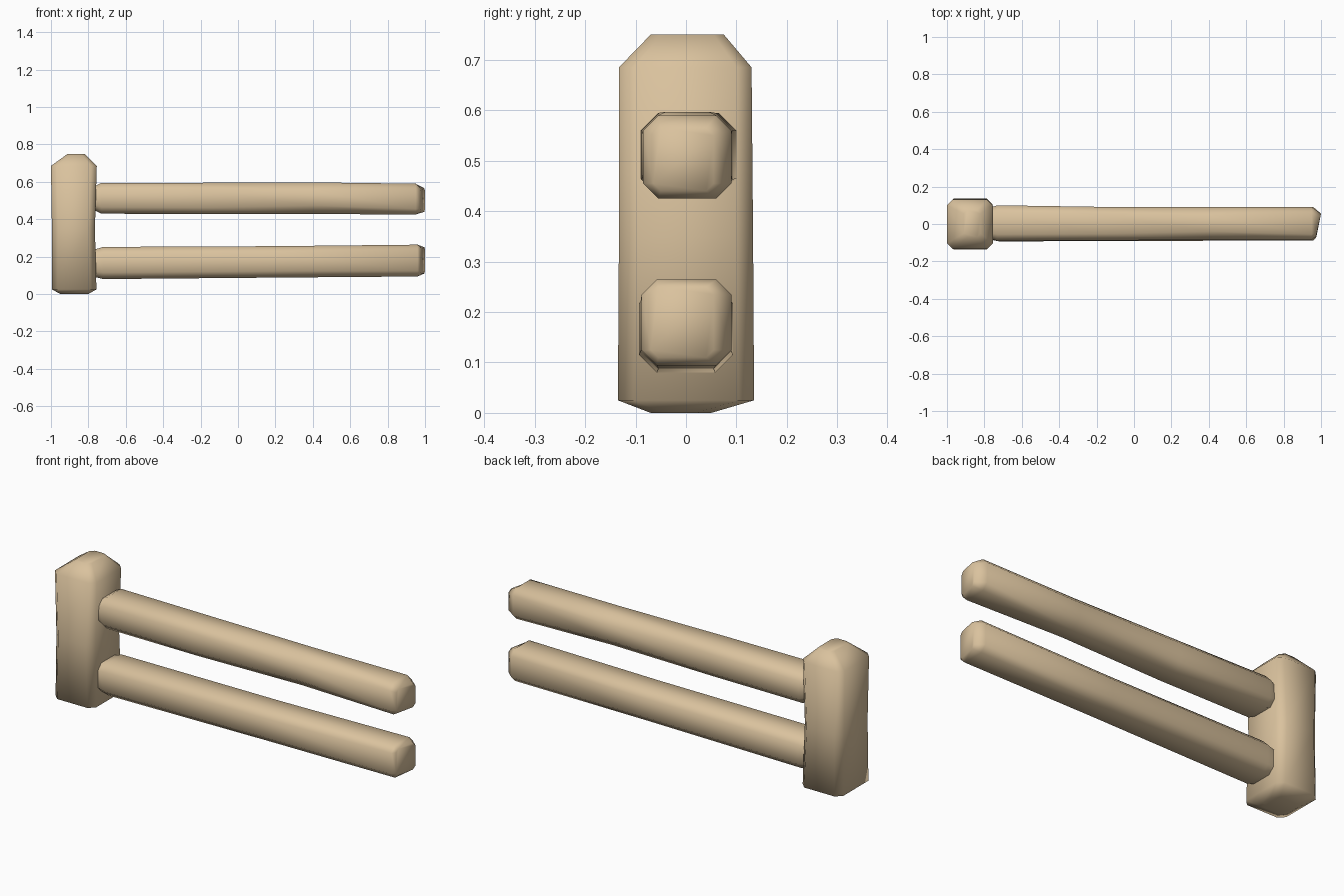
import bpy
import bmesh

if "Cube" in bpy.data.objects:
    bpy.data.objects.remove(bpy.data.objects["Cube"])

wood = bpy.data.materials.new("pale_wood")
wood.use_nodes = True
wood.diffuse_color = (0.70, 0.54, 0.34, 1)
wood.node_tree.nodes["Principled BSDF"].inputs["Base Color"].default_value = wood.diffuse_color


def section(a0, a1, b0, b1, c):
    """Rectangle with its four corners cut by c."""
    return [(a0 + c, b0), (a1 - c, b0), (a1, b0 + c), (a1, b1 - c),
            (a1 - c, b1), (a0 + c, b1), (a0, b1 - c), (a0, b0 + c)]


def loft(name, rings):
    """Skin a list of equal rings of points and cap both ends."""
    bm = bmesh.new()
    loops = [[bm.verts.new(p) for p in ring] for ring in rings]
    for low, high in zip(loops, loops[1:]):
        for i in range(len(low)):
            j = (i + 1) % len(low)
            bm.faces.new((low[i], low[j], high[j], high[i]))
    bm.faces.new(loops[0][::-1])
    bm.faces.new(loops[-1])
    bmesh.ops.recalc_face_normals(bm, faces=bm.faces)
    for face in bm.faces:
        face.smooth = True
    mesh = bpy.data.meshes.new(name)
    bm.to_mesh(mesh)
    bm.free()
    mesh.materials.append(wood)
    obj = bpy.data.objects.new(name, mesh)
    bpy.context.collection.objects.link(obj)


# Upright post: z, x range, y range, corner cut
post = [(0.0, -0.95, -0.80, -0.07, 0.05, 0.03),
        (0.025, -0.995, -0.757, -0.135, 0.135, 0.03),
        (0.35, -0.995, -0.765, -0.133, 0.133, 0.035),
        (0.685, -1.0, -0.755, -0.133, 0.13, 0.03),
        (0.75, -0.91, -0.82, -0.07, 0.075, 0.02)]
loft("post", [[(x, y, z) for x, y in section(x0, x1, y0, y1, c)]
              for z, x0, x1, y0, y1, c in post])


def rail(name, stations):
    """Rail along x; the last ring is slanted so the back corner reaches farthest."""
    rings = []
    for x, y0, y1, z0, z1, c, slant in stations:
        rings.append([(x + slant * (y - y1), y, z)
                      for y, z in section(y0, y1, z0, z1, c)])
    loft(name, rings)


# Stations: x, y range, z range, corner cut, slant
rail("upper_rail", [(-0.85, -0.08, 0.08, 0.45, 0.57, 0.03, 0),
                    (-0.76, -0.08, 0.09, 0.445, 0.58, 0.03, 0),
                    (-0.73, -0.09, 0.10, 0.43, 0.595, 0.035, 0),
                    (-0.2, -0.088, 0.092, 0.427, 0.595, 0.035, 0),
                    (0.4, -0.085, 0.09, 0.428, 0.597, 0.045, 0),
                    (0.95, -0.085, 0.09, 0.425, 0.59, 0.03, 0),
                    (1.0, -0.065, 0.055, 0.44, 0.565, 0.015, 0.22)])
rail("lower_rail", [(-0.85, -0.08, 0.08, 0.10, 0.23, 0.03, 0),
                    (-0.76, -0.085, 0.085, 0.09, 0.24, 0.03, 0),
                    (-0.72, -0.093, 0.093, 0.08, 0.252, 0.035, 0),
                    (0.2, -0.09, 0.09, 0.088, 0.256, 0.035, 0),
                    (0.96, -0.088, 0.09, 0.094, 0.264, 0.03, 0),
                    (1.0, -0.07, 0.055, 0.11, 0.25, 0.015, 0.2)])
